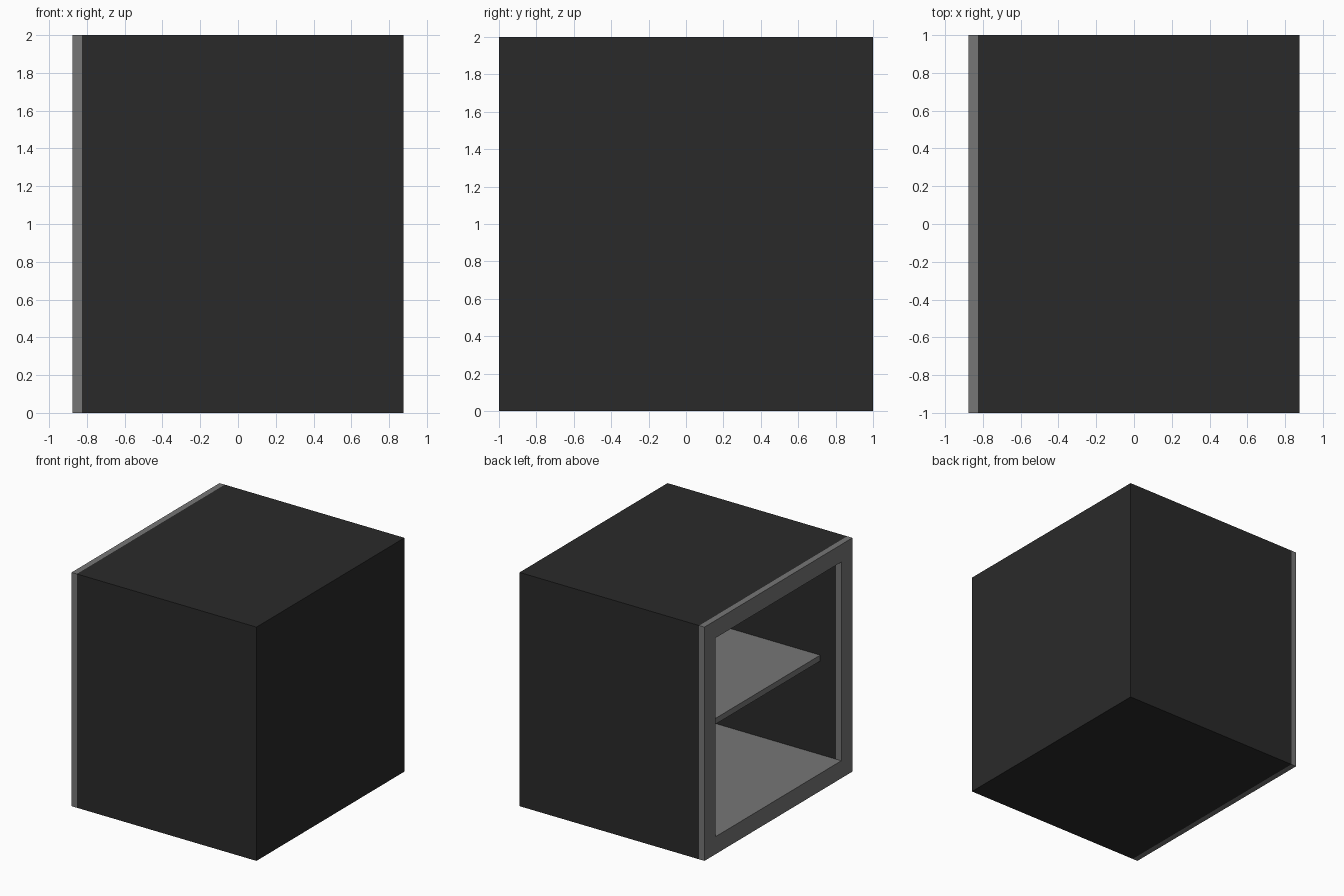
import bpy, bmesh
from mathutils import Vector

cube = bpy.data.objects.get("Cube")
if cube:
    bpy.data.objects.remove(cube, do_unlink=True)


def material(name, value):
    m = bpy.data.materials.new(name)
    m.use_nodes = True
    m.diffuse_color = (value, value, value, 1)
    m.node_tree.nodes["Principled BSDF"].inputs["Base Color"].default_value = (value, value, value, 1)
    return m


dark = material("dark charcoal", 0.0228)
grey = material("mid grey", 0.18)

WALL = 0.15                        # wall thickness and frame border
X_OPEN, X_JOIN, X_BACK = -0.875, -0.825, 0.875


def box(lo, hi):
    """Bmesh box between two corners."""
    lo, hi = Vector(lo), Vector(hi)
    bm = bmesh.new()
    bmesh.ops.create_cube(bm, size=1)
    for v in bm.verts:
        v.co = (lo + hi) / 2 + v.co * (hi - lo)
    bm.normal_update()
    return bm


def inset(bm, faces):
    """Inset each face by the full wall thickness on every side."""
    bmesh.ops.inset_individual(bm, faces=faces, thickness=WALL, use_even_offset=True)


def finish(name, bm, mats):
    bmesh.ops.recalc_face_normals(bm, faces=bm.faces)
    me = bpy.data.meshes.new(name)
    bm.to_mesh(me)
    bm.free()
    for m in mats:
        me.materials.append(m)
    ob = bpy.data.objects.new(name, me)
    bpy.context.collection.objects.link(ob)


# Cabinet body: a solid box hollowed from the open side, with a grey floor
bm = box((X_JOIN, -1, 0), (X_BACK, 1, 2))
face = min(bm.faces, key=lambda f: f.calc_center_median().x)
inset(bm, [face])
new = bmesh.ops.extrude_face_region(bm, geom=[face])["geom"]
bmesh.ops.delete(bm, geom=[face], context="FACES_ONLY")
for v in (g for g in new if isinstance(g, bmesh.types.BMVert)):
    v.co.x = X_BACK - WALL
bmesh.ops.recalc_face_normals(bm, faces=bm.faces)
for f in bm.faces:
    if f.normal.z > 0.9 and f.calc_center_median().z < 1:
        f.material_index = 1
finish("cabinet_body", bm, [dark, grey])

# Face frame around the opening: both broad faces inset, then bridged
bm = box((X_OPEN, -1, 0), (X_JOIN, 1, 2))
broad = [f for f in bm.faces if abs(f.normal.x) > 0.9]
inset(bm, broad)
rim = [e for f in broad for e in f.edges]
bmesh.ops.delete(bm, geom=broad, context="FACES_ONLY")
bmesh.ops.bridge_loops(bm, edges=rim)
finish("face_frame", bm, [grey])

# Middle shelf, set back from the opening
finish("shelf", box((X_JOIN + 0.15, -1 + WALL, 0.95),
                    (X_BACK - WALL, 1 - WALL, 1.0)), [grey])
